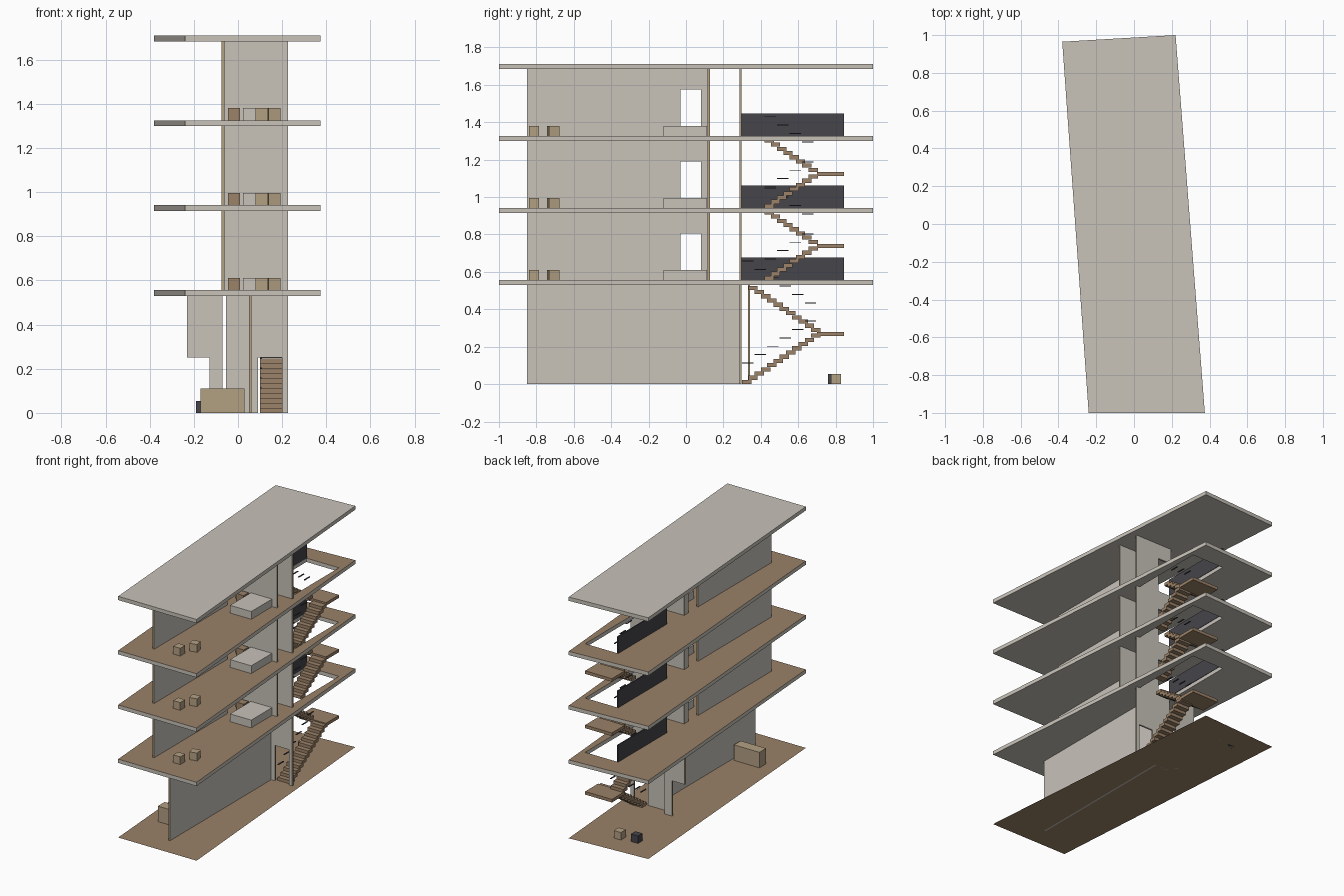
import bpy
import bmesh
from mathutils import Vector

if "Cube" in bpy.data.objects:
    bpy.data.objects.remove(bpy.data.objects["Cube"])


def material(name, r, g, b):
    m = bpy.data.materials.new(name)
    m.use_nodes = True
    m.diffuse_color = (r, g, b, 1)
    m.node_tree.nodes["Principled BSDF"].inputs["Base Color"].default_value = (r, g, b, 1)
    return m


CONCRETE = material("concrete", 0.578, 0.546, 0.491)
WOOD = material("wood", 0.328, 0.223, 0.138)
TAN = material("tan", 0.45, 0.35, 0.225)
DARK = material("dark_metal", 0.06, 0.06, 0.07)

OUTLINE = [(-0.24, -1), (0.375, -1), (0.22, 1), (-0.38, 0.965)]
OPENING = [(-0.055, 0.297), (0.2, 0.297), (0.2, 0.845), (-0.055, 0.845)]
STOREY, THICK = 0.385, 0.027
FLOORS = [0.556 + STOREY * i for i in range(3)]
ROOF = 0.556 + STOREY * 3


def finish(name, bm, mats):
    bmesh.ops.recalc_face_normals(bm, faces=bm.faces)
    me = bpy.data.meshes.new(name)
    bm.to_mesh(me)
    bm.free()
    for m in mats:
        me.materials.append(m)
    ob = bpy.data.objects.new(name, me)
    bpy.context.scene.collection.objects.link(ob)
    return ob


def add_box(bm, x, y, z):
    """Add a box given its (min, max) range on each axis."""
    verts = bmesh.ops.create_cube(bm, size=1)["verts"]
    for v in verts:
        v.co = Vector([r[0] if c < 0 else r[1] for c, r in zip(v.co, (x, y, z))])


def box(name, mat, x, y, z):
    bm = bmesh.new()
    add_box(bm, x, y, z)
    return finish(name, bm, [mat])


def slab(name, top, opening, top_mat):
    """Skewed floor plate, with an optional stair opening."""
    bm = bmesh.new()
    outer = [bm.verts.new((x, y, top - THICK)) for x, y in OUTLINE]
    if opening:
        inner = [bm.verts.new((x, y, top - THICK)) for x, y in OPENING]
        for i in range(4):
            j = (i + 1) % 4
            bm.faces.new((outer[i], outer[j], inner[j], inner[i]))
    else:
        bm.faces.new(outer)
    ext = bmesh.ops.extrude_face_region(bm, geom=bm.faces[:], use_keep_orig=True)
    for v in ext["geom"]:
        if isinstance(v, bmesh.types.BMVert):
            v.co.z = top
    ob = finish(name, bm, [CONCRETE, top_mat])
    for p in ob.data.polygons:
        p.material_index = 1 if p.normal.z > 0.5 else 0


def wall(name, axis, at, span, z, door=None, door_height=0.25):
    """Thin wall along an axis, with an optional doorway and tan end edges."""
    parts = [(span, z)]
    if door:
        parts = [((span[0], door[0]), z), (door, (z[0] + door_height, z[1])), ((door[1], span[1]), z)]
    bm = bmesh.new()
    across = (at - 0.006, at + 0.006)
    for run, height in parts:
        if run[1] - run[0] > 0.001:
            x, y = (run, across) if axis == 0 else (across, run)
            add_box(bm, x, y, height)
    ob = finish(name, bm, [CONCRETE, TAN])
    for p in ob.data.polygons:
        p.material_index = 1 if abs(p.normal[axis]) > 0.5 else 0


def stairs(name, base, y0, up, down, landing):
    """Two flights around a landing, with floating handrail strips between them."""
    run, rise, depth = 0.0335, 0.0225, 0.05
    bm = bmesh.new()
    for i in range(up):
        y, z = y0 + run * i, base + rise * (i + 1)
        add_box(bm, (0.1, 0.2), (y, y + depth), (z - 0.022, z))
    for i in range(down):
        y, z = y0 + run * (up - 1 - i), base + landing + rise * (i + 1)
        add_box(bm, (-0.01, 0.09), (y, y + depth), (z - 0.022, z))
    add_box(bm, (-0.01, 0.2), (0.7, 0.845), (base + landing - 0.022, base + landing))
    finish(name, bm, [WOOD])

    bm = bmesh.new()
    count = up // 2
    for i in range(count):
        y = y0 + 0.067 * i
        z = base + 0.11 + 0.045 * i
        add_box(bm, (0.1, 0.108), (y, y + 0.06), (z, z + 0.005))
        z = base + 2 * landing + 0.1 - 0.045 * i
        add_box(bm, (0.082, 0.09), (y, y + 0.06), (z, z + 0.005))
    finish(name + "_handrail", bm, [DARK])


# Ground sheet
bm = bmesh.new()
bm.faces.new([bm.verts.new((x, y, 0)) for x, y in OUTLINE])
finish("ground", bm, [WOOD])

# Floor plates and roof
for n, top in enumerate(FLOORS):
    slab(f"floor_{n + 1}", top, True, WOOD)
slab("roof", ROOF, False, CONCRETE)

# Ground storey
low = (0, FLOORS[0] - THICK)
wall("ground_long_wall", 1, 0.055, (-0.85, 0.285), low)
wall("ground_stair_wall", 0, 0.291, (-0.055, 0.226), low, (0.09, 0.2))
wall("ground_side_wall", 0, 0.337, (-0.23, -0.07), low, (-0.23, -0.13))
stairs("ground_stairs", 0, 0.3, 12, 11, 0.278)
box("counter", TAN, (-0.17, 0.03), (-0.655, -0.58), (0, 0.11))
box("dark_stool", DARK, (-0.19, -0.135), (0.76, 0.81), (0, 0.053))
box("tan_stool", TAN, (-0.07, -0.015), (0.775, 0.83), (0, 0.053))

# Upper storeys
for n, base in enumerate(FLOORS):
    tag = f"_{n + 1}"
    high = (base, base + STOREY - THICK)
    wall("long_wall" + tag, 1, -0.068, (-0.85, 0.115), high, (-0.03, 0.08))
    wall("cross_wall" + tag, 0, 0.121, (-0.074, 0.226), high)
    wall("stair_wall" + tag, 0, 0.291, (-0.07, 0.226), high, (-0.07, 0.04))
    if n < 2:
        stairs("stairs" + tag, base, 0.42, 8, 8, 0.193)
    box("stair_guard" + tag, DARK, (-0.06, -0.052), (0.297, 0.845), (base, base + 0.12))
    step = base + 0.055
    box("bed" + tag, CONCRETE, (0.022, 0.188), (-0.12, 0.112), (base, step))
    box("nightstand" + tag, WOOD, (-0.045, 0.01), (0.05, 0.105), (base, step))
    box("front_seat" + tag, TAN, (0.08, 0.135), (-0.84, -0.785), (base, step))
    seat = box("back_seat" + tag, TAN, (-0.0275, 0.0275), (-0.0275, 0.0275), (base, step))
    seat.location = (0.16, -0.71, 0)
    seat.rotation_euler.z = 0.2
